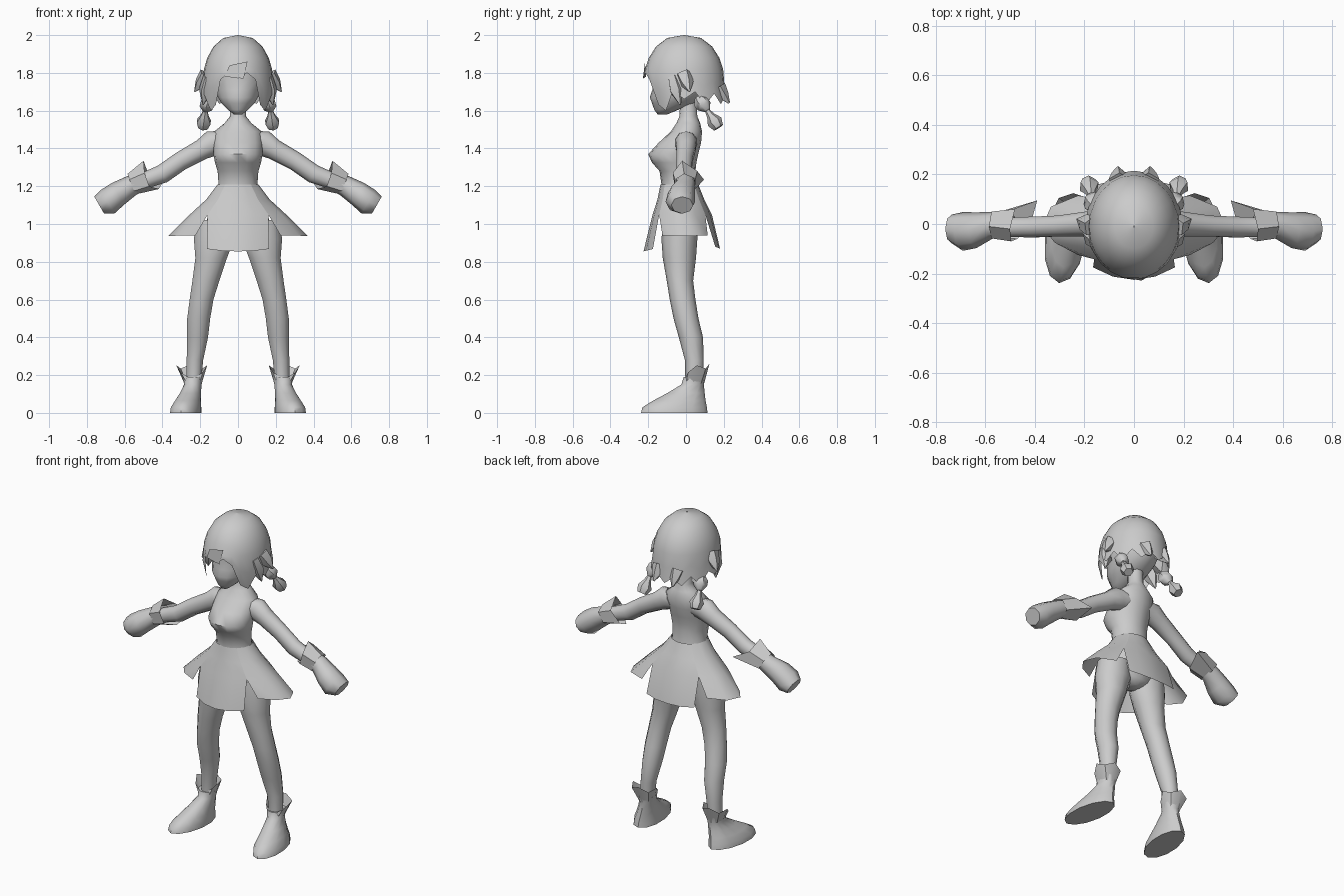
import bpy, math
from mathutils import Vector

grey = bpy.data.materials.new("plain_grey")
grey.diffuse_color = (0.6, 0.6, 0.6, 1)
X, Y, Z = Vector((1, 0, 0)), Vector((0, 1, 0)), Vector((0, 0, 1))


def make(name, verts, faces, mirror=False, angle=60):
    me = bpy.data.meshes.new(name)
    me.from_pydata([tuple(v) for v in verts], [], faces)
    me.materials.append(grey)
    ob = bpy.data.objects.new(name, me)
    bpy.context.collection.objects.link(ob)
    bpy.ops.object.select_all(action='DESELECT')
    ob.select_set(True)
    bpy.context.view_layer.objects.active = ob
    bpy.ops.object.mode_set(mode='EDIT')
    bpy.ops.mesh.select_all(action='SELECT')
    bpy.ops.mesh.normals_make_consistent(inside=False)
    bpy.ops.object.mode_set(mode='OBJECT')
    if mirror:
        ob.modifiers.new("mirror", 'MIRROR')
        bpy.ops.object.modifier_apply(modifier="mirror")
    bpy.ops.object.shade_smooth_by_angle(angle=math.radians(angle))
    return ob


def skin(name, rings, closed=True, caps=(True, True), mirror=False, angle=60):
    """Join rings of points with quads."""
    n = len(rings[0])
    faces = [(r * n + i, r * n + (i + 1) % n, (r + 1) * n + (i + 1) % n, (r + 1) * n + i)
             for r in range(len(rings) - 1) for i in range(n if closed else n - 1)]
    if caps[0]:
        faces.append(tuple(range(n)))
    if caps[1]:
        faces.append(tuple(range((len(rings) - 1) * n, len(rings) * n)))
    return make(name, [p for r in rings for p in r], faces, mirror, angle)


def oval(c, ru, rv, u=X, v=Y, n=10):
    return [Vector(c) + u * ru * math.sin(2 * math.pi * i / n) - v * rv * math.cos(2 * math.pi * i / n)
            for i in range(n)]


def body_rings(rows, n):
    # each row: z, half width, front y, back y
    return [oval((0, (f + b) / 2, z), w, (b - f) / 2, n=n) for z, w, f, b in rows]


def spike(name, a, b, radii, n=6, mirror=True):
    a, b = Vector(a), Vector(b)
    d = (b - a).normalized()
    u = d.cross(Y if abs(d.y) < 0.8 else X).normalized()
    v = d.cross(u)
    rings = [oval(a.lerp(b, i / (len(radii) - 1)), r, r, u, v, n) for i, r in enumerate(radii)]
    skin(name, rings, mirror=mirror, angle=50)


# Torso, neck and pelvis
skin("torso", body_rings([
    (1.66, .045, -.03, .055), (1.57, .043, -.035, .06), (1.535, .07, -.05, .075),
    (1.49, .125, -.08, .085), (1.43, .13, -.145, .08), (1.37, .13, -.20, .065),
    (1.325, .122, -.18, .055), (1.28, .108, -.14, .05), (1.21, .103, -.13, .055),
    (1.12, .14, -.13, .07), (1.0, .17, -.13, .075), (.93, .11, -.10, .06),
    (.9, .03, -.05, .03)], 16))

# Head
skin("head", body_rings([
    (1.58, .022, -.15, -.10), (1.605, .055, -.168, -.04), (1.64, .09, -.18, .05),
    (1.67, .108, -.192, .09), (1.71, .125, -.178, .13), (1.77, .145, -.18, .15),
    (1.84, .145, -.17, .15)], 14))

# Hair cap: columns of a dome that end in jagged locks, right half then mirrored
edge = [1.77, 1.80, 1.765, 1.63, 1.60, 1.71, 1.66, 1.70, 1.63, 1.69, 1.635, 1.68, 1.64]
dome = [(2.0, .012), (1.985, .42), (1.94, .70), (1.88, .88), (1.82, .975)]
cols = []
for i, e in enumerate(edge):
    a = math.pi * i / 12
    col = []
    low = 1.0 if i < 3 else (.90 if i < 5 else 1.06)
    for z, r in dome + [((1.82 + e) / 2, 1.0 if i < 3 else 1.01), (e, low)]:
        col.append(Vector((.185 * r * math.sin(a), -.01 - .212 * r * math.cos(a), z)))
    cols.append(col)
skin("hair_cap", cols, closed=False, caps=(False, False), mirror=True, angle=70)

# Hair fringe, side tufts and nape tufts
make("fringe", [(-.045, -.216, 1.84), (.05, -.217, 1.86), (.03, -.228, 1.77), (-.07, -.212, 1.78)],
     [(0, 1, 2, 3)])
spike("side_tuft", (.165, -.01, 1.79), (.23, .02, 1.70), [.045, .035, .003], 5)
spike("ear_tuft", (.155, -.07, 1.78), (.185, -.03, 1.63), [.03, .04, .003], 5)
spike("back_tuft", (.06, .17, 1.72), (.065, .228, 1.64), [.045, .03, .006], 5)

# Pigtails: knot, band and flared tip
spike("hair_knot", (.15, .06, 1.67), (.175, .115, 1.60), [.02, .042, .04, .015], 6)
spike("pigtail", (.172, .11, 1.605), (.185, .172, 1.51), [.012, .022, .042, .028], 6)

# Skirt: three flared bands split into panels below the slits
bands = [(1.21, .108, .10, -.035), (1.13, .168, .124, -.027), (1.05, .255, .157, -.02)]


def panel(name, angles, hem):
    rows = [[Vector((w * math.sin(math.radians(t)), cy - d * math.cos(math.radians(t)), z))
             for t in angles] for z, w, d, cy in bands]
    skin(name, rows + [hem], closed=False, caps=(False, False), mirror=True, angle=70)


panel("skirt_front", (0, 20, 39), [(0, -.225, .855), (.085, -.212, .858), (.165, -.175, .868)])
panel("skirt_side", (39, 64, 90, 116, 141),
      [(.225, -.125, .94), (.32, -.075, .938), (.37, -.01, .937), (.335, .07, .938), (.225, .115, .94)])
panel("skirt_back", (141, 160, 180), [(.165, .155, .88), (.085, .175, .872), (0, .18, .87)])

# Legs
legs = [(1.02, .12, -.03, .105, .09), (.92, .127, -.035, .112, .095), (.82, .142, -.035, .088, .088),
        (.70, .17, -.032, .075, .07), (.60, .193, -.018, .066, .068), (.50, .208, .0, .064, .066),
        (.40, .214, .026, .058, .064), (.28, .228, .044, .046, .05), (.15, .235, .042, .04, .045)]
skin("leg", [oval((x, y, z), a, b, n=10) for z, x, y, a, b in legs], mirror=True)

# Boots: sole, instep, ankle and cuff, toes turned slightly outward
toe = Vector((.14, -1, 0)).normalized()
side = Vector((1, .14, 0)).normalized()
boot = [(0, .277, -.062, .082, .178), (.03, .275, -.06, .08, .172), (.065, .265, -.035, .068, .14),
        (.105, .252, .0, .056, .10), (.15, .239, .035, .047, .06), (.19, .238, .045, .055, .058)]
skin("boot", [oval((x, y, z), a, b, side, -toe, 12) for z, x, y, a, b in boot], mirror=True, angle=45)
cuff_low = oval((.238, .04, .155), .046, .056, n=8)
cuff_top = oval((.245, .058, .252), .082, .066, n=8)
for i, z in ((0, .175), (1, .215), (7, .215), (4, .26), (3, .235), (5, .235)):
    cuff_top[i].z = z
skin("boot_cuff", [cuff_low, cuff_top], caps=(False, False), mirror=True, angle=45)

# Arms, sloping down and outward
across = Vector((.5, 0, .866))
arms = [(.08, .0, 1.435, .06, .065), (.13, .0, 1.43, .058, .07), (.19, .0, 1.395, .052, .055),
        (.30, -.008, 1.335, .044, .05), (.40, -.012, 1.265, .044, .05), (.48, -.013, 1.235, .042, .045),
        (.56, -.01, 1.205, .04, .045)]
skin("arm", [oval((x, y, z), a, b, Y, across, 10) for x, y, z, a, b in arms], mirror=True)

# Gloves: mitten and pointed cuff
mitt = [(.50, -.005, 1.235, .05, .05), (.57, -.005, 1.20, .054, .056), (.635, -.025, 1.16, .072, .066),
        (.69, -.03, 1.118, .078, .072), (.735, -.02, 1.10, .058, .052)]
skin("glove", [oval((x, y, z), a, b, Y, across, 8) for x, y, z, a, b in mitt], mirror=True, angle=50)
wrist = [(.585, -.01, 1.265), (.575, -.058, 1.235), (.55, -.055, 1.175),
         (.52, -.01, 1.162), (.54, .05, 1.185), (.575, .05, 1.24)]
opening = [(.50, -.02, 1.335), (.495, -.07, 1.27), (.47, -.06, 1.20),
           (.42, -.01, 1.185), (.39, .095, 1.235), (.48, .06, 1.28)]
skin("glove_cuff", [wrist, opening], caps=(False, False), mirror=True, angle=45)
